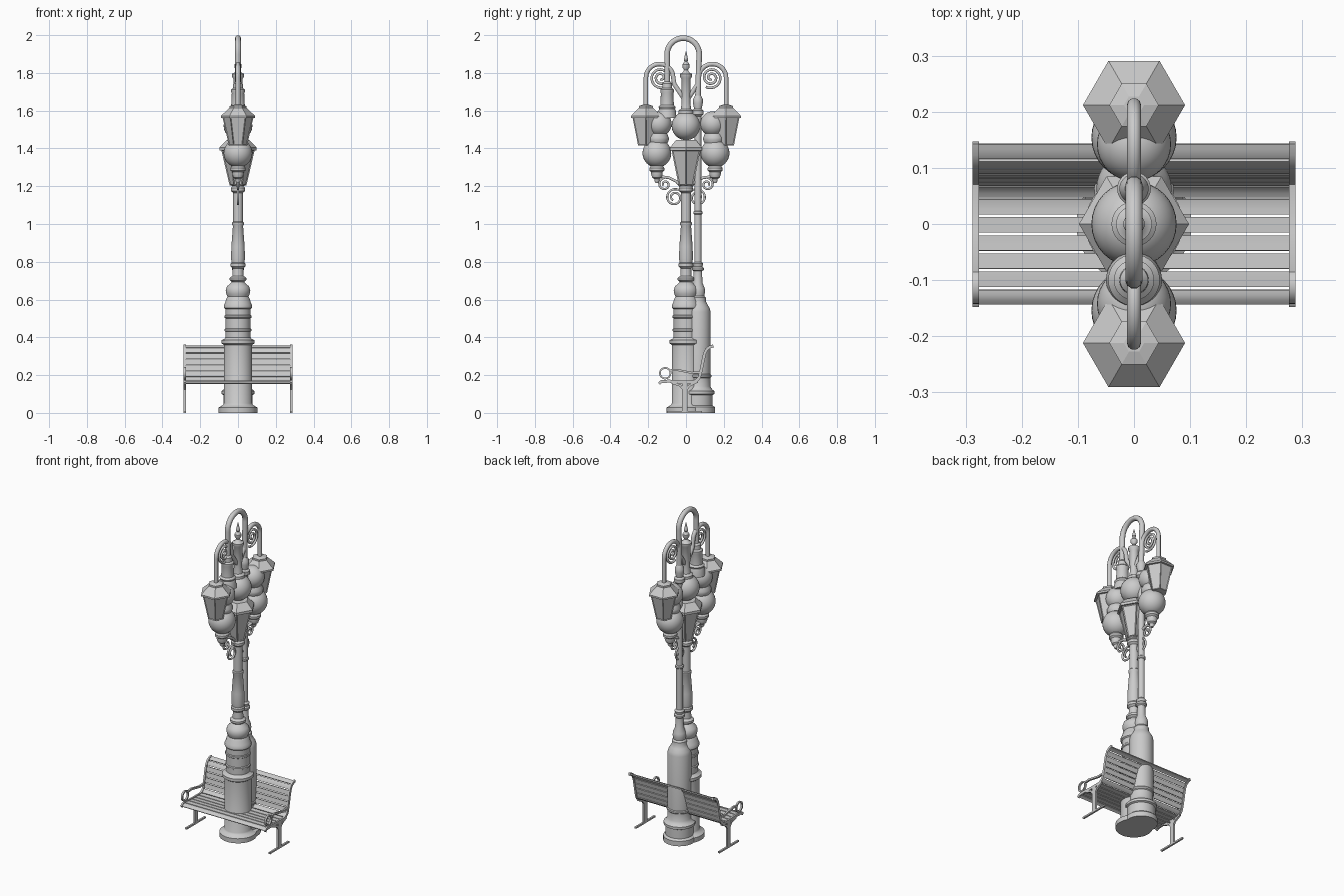
import bpy, bmesh
from math import sin, cos, pi, radians, atan2, hypot
from mathutils import Vector

if "Cube" in bpy.data.objects:
    bpy.data.objects.remove(bpy.data.objects["Cube"])


def finish(name, bm, smooth=True):
    bmesh.ops.recalc_face_normals(bm, faces=bm.faces)
    me = bpy.data.meshes.new(name)
    bm.to_mesh(me)
    bm.free()
    ob = bpy.data.objects.new(name, me)
    bpy.context.collection.objects.link(ob)
    if smooth:
        bpy.ops.object.select_all(action='DESELECT')
        ob.select_set(True)
        bpy.context.view_layer.objects.active = ob
        bpy.ops.object.shade_smooth_by_angle(angle=radians(35))
    return ob


def lathe(name, y, profile, n=32, smooth=True, inset=0):
    """Turn an (r, z) profile around a vertical axis at (0, y)."""
    bm = bmesh.new()
    rings = [[bm.verts.new((r * cos(2 * pi * i / n), y + r * sin(2 * pi * i / n), z))
              for i in range(n)] for r, z in profile]
    faces = []
    for a, b in zip(rings, rings[1:]):
        for i in range(n):
            j = (i + 1) % n
            faces.append(bm.faces.new((a[i], a[j], b[j], b[i])))
    bm.faces.new(rings[0])
    bm.faces.new(rings[-1])
    bmesh.ops.recalc_face_normals(bm, faces=bm.faces)
    if inset:
        bmesh.ops.inset_individual(bm, faces=faces[:n], thickness=inset, depth=-0.004)
    return finish(name, bm, smooth)


def ball(name, y, z, r):
    bm = bmesh.new()
    bmesh.ops.create_uvsphere(bm, u_segments=32, v_segments=20, radius=r)
    bmesh.ops.translate(bm, verts=bm.verts, vec=(0, y, z))
    return finish(name, bm)


def tube(name, pts, r, x=0):
    """Round rod through (y, z) points."""
    cu = bpy.data.curves.new(name, 'CURVE')
    cu.dimensions = '3D'
    cu.bevel_depth, cu.bevel_resolution, cu.use_fill_caps = r, 3, True
    sp = cu.splines.new('POLY')
    sp.points.add(len(pts) - 1)
    for p, (y, z) in zip(sp.points, pts):
        p.co = (x, y, z, 1)
    ob = bpy.data.objects.new(name, cu)
    bpy.context.collection.objects.link(ob)
    return ob


def arc(cy, cz, r, a0, a1, n=24, r1=None):
    r1 = r if r1 is None else r1
    out = []
    for i in range(n + 1):
        t = i / n
        a, q = radians(a0 + (a1 - a0) * t), r + (r1 - r) * t
        out.append((cy + q * cos(a), cz + q * sin(a)))
    return out


def ribbon(name, path, x0, x1, th):
    """Flat bar following a (y, z) path, spanning x0..x1."""
    bm = bmesh.new()
    rows = []
    for i, p in enumerate(path):
        a, b = path[max(i - 1, 0)], path[min(i + 1, len(path) - 1)]
        d = Vector((b[0] - a[0], b[1] - a[1])).normalized()
        ny, nz = -d.y * th / 2, d.x * th / 2
        rows.append([bm.verts.new((x, p[0] + s * ny, p[1] + s * nz))
                     for x, s in ((x0, -1), (x1, -1), (x1, 1), (x0, 1))])
    for a, b in zip(rows, rows[1:]):
        for i in range(4):
            j = (i + 1) % 4
            bm.faces.new((a[i], a[j], b[j], b[i]))
    bm.faces.new(rows[0])
    bm.faces.new(rows[-1])
    return finish(name, bm)


# Front column, from plinth to the neck under the middle lantern
lathe("main_column", 0, [
    (.103, 0), (.103, .028), (.092, .034), (.08, .042), (.075, .05), (.075, .36), (.087, .368),
    (.087, .385), (.072, .392), (.066, .4), (.066, .43), (.071, .433), (.071, .443), (.066, .447),
    (.066, .5), (.071, .504), (.071, .514), (.067, .518), (.067, .55), (.074, .556), (.074, .572),
    (.069, .58), (.062, .605), (.055, .615), (.062, .63), (.065, .65), (.058, .67), (.04, .685),
    (.032, .693), (.044, .703), (.044, .715), (.03, .725), (.028, .765), (.039, .775), (.039, .79),
    (.034, .797), (.037, .82), (.035, .88), (.027, .99), (.031, .997), (.031, 1.007), (.026, 1.012),
    (.026, 1.165), (.038, 1.175), (.038, 1.19), (.03, 1.2), (.045, 1.21)])
# Rear column
lathe("rear_column", .063, [
    (.09, 0), (.09, .03), (.078, .04), (.078, .095), (.088, .1), (.088, .115), (.075, .125),
    (.066, .14), (.066, .185), (.071, .19), (.071, .2), (.067, .205), (.067, .535), (.062, .555),
    (.05, .575), (.042, .59), (.042, .61), (.034, .62), (.038, .64), (.036, .66), (.024, .69),
    (.022, .75), (.031, .757), (.031, .768), (.024, .775), (.028, .79), (.019, .8), (.019, 1.05),
    (.024, 1.055), (.024, 1.065), (.018, 1.07), (.018, 1.57), (.03, 1.58), (.03, 1.6), (.02, 1.61),
    (.026, 1.64), (.026, 1.66), (.016, 1.68)])

# Middle lantern, globe and top post with finial
lathe("middle_lantern", 0, [(.045, 1.205), (.088, 1.39)], 6, False, .008)
lathe("middle_lantern_rim", 0, [(.098, 1.39), (.098, 1.405), (.06, 1.445)], 6, False)
ball("middle_globe", 0, 1.52, .076)
lathe("top_post", 0, [
    (.04, 1.585), (.04, 1.6), (.027, 1.61), (.023, 1.64), (.025, 1.77), (.032, 1.78), (.032, 1.795),
    (.02, 1.8), (.01, 1.815), (.019, 1.83), (.019, 1.845), (.008, 1.86), (.012, 1.868), (.001, 1.915)])

# Gooseneck of the rear column with its hanging lamp
tube("gooseneck", [(-.1, 1.71)] + arc(-.015, 1.899, .085, 180, 0) + [(.066, 1.78), (.063, 1.66)], .0155)
lathe("hanging_lamp", -.1, [
    (.05, 1.56), (.046, 1.6), (.042, 1.61), (.046, 1.62), (.036, 1.63), (.033, 1.69), (.036, 1.7),
    (.036, 1.712), (.026, 1.72), (.025, 1.745), (.015, 1.755)])

for s, side in ((-1, "front"), (1, "back")):
    def flip(pts):
        return [(s * y, z) for y, z in pts]
    # Hexagonal hanging lantern with sloped roof
    lathe(side + "_lantern", s * .212, [(.048, 1.415), (.082, 1.565)], 6, False, .006)
    lathe(side + "_lantern_roof", s * .212,
          [(.091, 1.562), (.091, 1.572), (.044, 1.615), (.044, 1.625), (.018, 1.632)], 6, False)
    # Curved arm and scroll
    tube(side + "_arm", flip([(.212, 1.62)] + arc(.14, 1.775, .072, 0, 165) + [(.062, 1.74), (.015, 1.67)]), .0125)
    tube(side + "_upper_scroll", flip(arc(.133, 1.775, .056, -120, 650, 64, .008)), .007)
    # Pair of stacked globes with collar and drop finial
    ball(side + "_upper_globe", s * .142, 1.53, .066)
    lathe(side + "_globe_collar", s * .147, [(.05, 1.43), (.056, 1.445), (.056, 1.458), (.046, 1.48)])
    ball(side + "_lower_globe", s * .154, 1.375, .076)
    lathe(side + "_globe_finial", s * .154, [
        (.008, 1.218), (.014, 1.23), (.014, 1.238), (.024, 1.245), (.03, 1.262), (.03, 1.275),
        (.04, 1.283), (.04, 1.296), (.03, 1.31)])
    # Bracket and lower scrolls
    tube(side + "_bracket", flip([(.02, 1.19), (.05, 1.225), (.09, 1.245), (.13, 1.25), (.154, 1.26)]), .008)
    tube(side + "_lower_scroll", flip(arc(.06, 1.14, .046, 120, -420, 48, .016)), .006)
    tube(side + "_small_scroll", flip(arc(.112, 1.21, .034, 90, -400, 40, .008)), .006)

# Bench profile: seat rising into a curved back
path = ([(-.143, .155), (-.13, .166), (-.09, .168), (-.03, .164), (.02, .164)]
        + arc(.03, .209, .045, -90, -12, 8)
        + [(.083, .24), (.091, .28), (.099, .315), (.11, .337), (.126, .349), (.145, .355)])


def at(dist):
    for a, b in zip(path, path[1:]):
        l = hypot(b[0] - a[0], b[1] - a[1])
        if dist <= l:
            return (a[0] + (b[0] - a[0]) * dist / l, a[1] + (b[1] - a[1]) * dist / l)
        dist -= l
    return path[-1]


total = sum(hypot(b[0] - a[0], b[1] - a[1]) for a, b in zip(path, path[1:]))
count = 13
for i in range(count):
    step = total / count
    pts = [at(i * step + .0025 + k * (step - .005) / 3) for k in range(4)]
    ribbon("bench_slat_%d" % (i + 1), pts, -.28, .28, .007)

# Bench end frames: side rail, armrest with ring, leg and foot
for s, side in ((-1, "left"), (1, "right")):
    x0, x1 = s * .282 - .0055, s * .282 + .0055
    ribbon(side + "_bench_rail", path, x0, x1, .016)
    ribbon(side + "_armrest", [(-.085, .225), (-.05, .228), (-.01, .22), (.03, .212), (.075, .215)],
           x0, x1, .011)
    ribbon(side + "_armrest_ring", arc(-.11, .21, .028, 30, 400), x0, x1, .009)
    ribbon(side + "_leg", [(-.006, .005), (-.006, .16)], x0, x1, .03)
    ribbon(side + "_leg_brace", [(-.075, .16), (-.03, .145), (-.006, .11), (.018, .145), (.06, .165)],
           x0, x1, .012)
    ribbon(side + "_foot", [(-.1, .005), (.085, .005)], x0, x1, .01)
